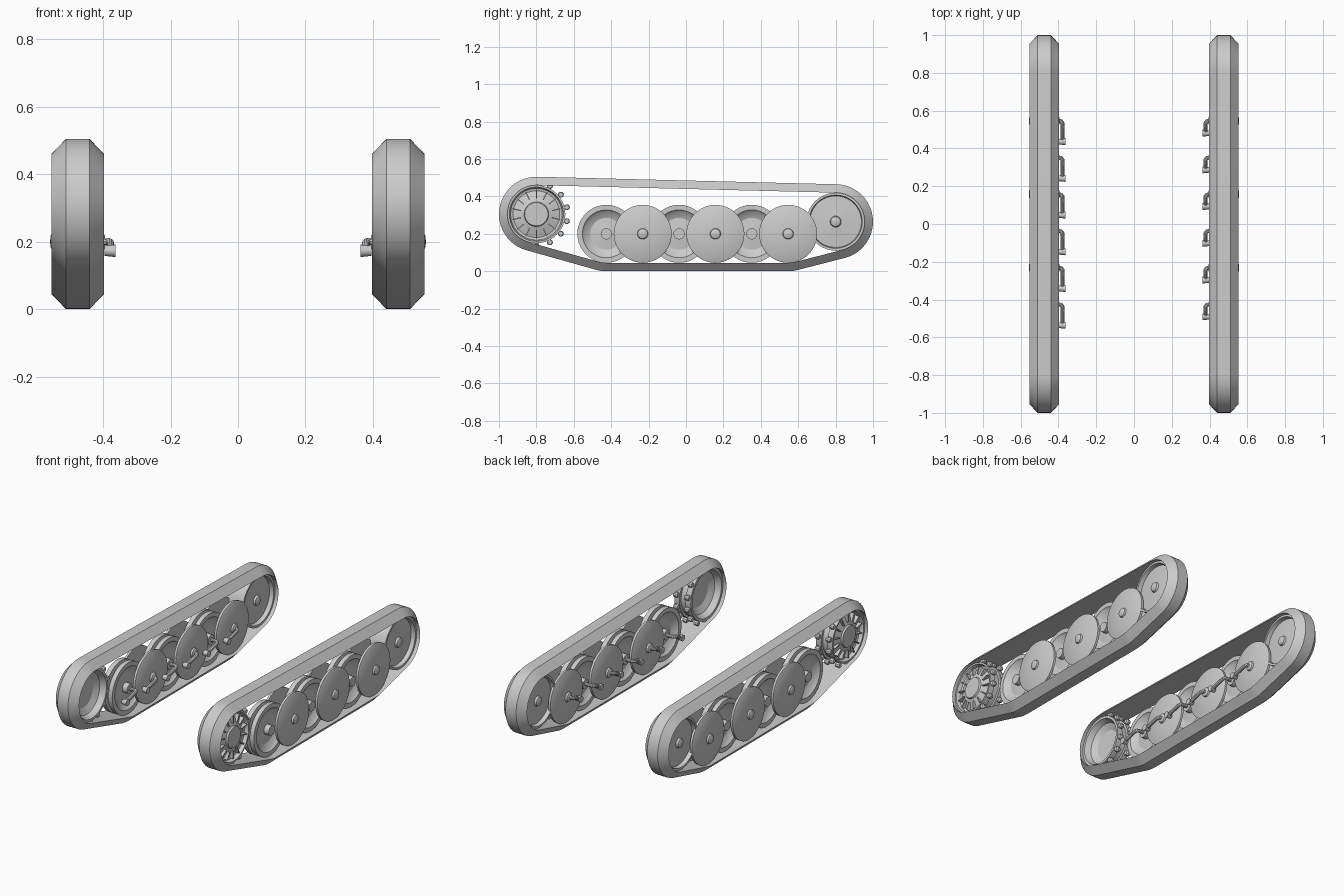
import bpy, bmesh
from math import sin, cos, pi, atan2, radians
from mathutils import Matrix, Vector

cube = bpy.data.objects.get("Cube")
if cube:
    bpy.data.objects.remove(cube, do_unlink=True)

GREY = (0.6, 0.6, 0.6, 1)
mat = bpy.data.materials.new("plain grey")
mat.use_nodes = True
mat.diffuse_color = GREY
mat.node_tree.nodes["Principled BSDF"].inputs["Base Color"].default_value = GREY

CX = 0.475      # centre of each track
R = 0.155       # wheel radius
BELT = 0.045    # belt thickness
WHEEL_Z = 0.2
WHEELS = [-0.426 + 0.1944 * i for i in range(6)]
SPROCKET = (-0.8, 0.305)
IDLER = (0.8, 0.265)


def finish(name, bm, side):
    """Place a part built around x = 0 (outside is +x) on one track."""
    for v in bm.verts:
        v.co.x = side * (CX + v.co.x)
    bmesh.ops.remove_doubles(bm, verts=bm.verts, dist=1e-5)
    bmesh.ops.recalc_face_normals(bm, faces=bm.faces)
    me = bpy.data.meshes.new(name)
    bm.to_mesh(me)
    bm.free()
    me.materials.append(mat)
    me.shade_smooth()
    me.set_sharp_from_angle(angle=radians(28))
    ob = bpy.data.objects.new(name, me)
    bpy.context.collection.objects.link(ob)
    return ob


def skin(bm, rings, closed):
    """Join a list of closed vertex rings with quads."""
    n = len(rings[0])
    for i in range(len(rings) if closed else len(rings) - 1):
        a, b = rings[i], rings[(i + 1) % len(rings)]
        for j in range(n):
            k = (j + 1) % n
            bm.faces.new((a[j], a[k], b[k], b[j]))


def lathe(bm, profile, centre, flip=1, seg=40):
    """Turn (radius, x) points around an x-axis through centre (y, z)."""
    rings = []
    for r, x in profile:
        rings.append([bm.verts.new((flip * x, centre[0] + r * cos(2 * pi * i / seg),
                                    centre[1] + r * sin(2 * pi * i / seg)))
                      for i in range(seg)])
    skin(bm, rings, False)
    bmesh.ops.dissolve_degenerate(bm, dist=1e-6, edges=bm.edges)


def tube(bm, points, radius, seg=10):
    """Round bar through a few points."""
    rings = []
    pts = [Vector(p) for p in points]
    for i, p in enumerate(pts):
        d = (pts[min(i + 1, len(pts) - 1)] - pts[max(i - 1, 0)]).normalized()
        u = d.cross(Vector((0, 0, 1))).normalized()
        w = d.cross(u)
        rings.append([bm.verts.new(p + radius * (u * cos(2 * pi * k / seg) + w * sin(2 * pi * k / seg)))
                      for k in range(seg)])
    skin(bm, rings, False)
    bm.faces.new(rings[0])
    bm.faces.new(rings[-1])


def hub(x):
    """Rounded cap profile rising from x."""
    return [(0, x + 0.016), (0.016, x + 0.015), (0.026, x + 0.01), (0.029, x)]


def belt(side):
    corners = [(WHEELS[0], WHEEL_Z), (WHEELS[-1], WHEEL_Z), IDLER, SPROCKET]
    section = [(-0.078, BELT), (-0.035, 0), (0.035, 0), (0.078, BELT)]
    bm = bmesh.new()
    rings = []
    for i, (y, z) in enumerate(corners):
        p, q = corners[i - 1], corners[(i + 1) % 4]
        a0 = atan2(z - p[1], y - p[0]) - pi / 2
        a1 = atan2(q[1] - z, q[0] - y) - pi / 2
        turn = (a1 - a0) % (2 * pi)
        steps = max(2, round(turn / radians(7)))
        for s in range(steps + 1):
            a = a0 + turn * s / steps
            rings.append([bm.verts.new((x, y + (R + BELT - d) * cos(a), z + (R + BELT - d) * sin(a)))
                          for x, d in section])
    skin(bm, rings, True)
    finish("track_belt", bm, side)


def sprocket(side):
    bm = bmesh.new()
    # Outer face is a ribbed cone, inner face is a deep dish
    lathe(bm, [(0, 0.06), (0.062, 0.06), (0.066, 0.05), (0.125, 0.03), (0.138, 0.034),
               (0.145, 0.055), (R, 0.055), (R, 0.02), (0.14, 0.02), (0.14, -0.02),
               (R, -0.02), (R, -0.055), (0.14, -0.055), (0.125, -0.02), (0.088, 0),
               (0, 0)], SPROCKET)
    finish("sprocket_wheel", bm, side)

    bm = bmesh.new()
    place = Matrix.Translation((0, *SPROCKET))
    for i in range(14):
        turn = place @ Matrix.Rotation(2 * pi * (i + 0.5) / 14, 4, 'X')
        bmesh.ops.create_cube(bm, size=1, matrix=turn @ Matrix.Translation((0.042, 0.108, 0))
                              @ Matrix.Diagonal((0.026, 0.046, 0.006, 1)))
    finish("sprocket_ribs", bm, side)

    bm = bmesh.new()
    for i in range(14):
        a = 2 * pi * (i + 0.5) / 14
        c = (SPROCKET[0] + 0.167 * cos(a), SPROCKET[1] + 0.167 * sin(a))
        for x in (-0.037, 0.037):
            lathe(bm, [(0, x + 0.014), (0.012, x + 0.014), (0.016, x + 0.008),
                       (0.016, x - 0.008), (0.012, x - 0.014), (0, x - 0.014)], c, seg=10)
    finish("sprocket_teeth", bm, side)


def idler(side):
    bm = bmesh.new()
    for flip in (1, -1):
        lathe(bm, hub(0.04) + [(0.03, 0.038), (0.138, 0.03), (0.142, 0.055), (R, 0.055), (R, 0)],
              IDLER, flip)
    finish("idler_wheel", bm, side)


def road_wheels(side):
    for i, y in enumerate(WHEELS):
        bm = bmesh.new()
        for flip in (1, -1):
            if i % 2:   # wide pair of shallow discs
                lathe(bm, hub(0.066) + [(0.03, 0.066), (0.148, 0.06), (R, 0.056),
                                        (R, 0.042), (0.14, 0.04), (0, 0.04)], (y, WHEEL_Z), flip)
            else:       # narrow pair of dished wheels
                lathe(bm, hub(0.018) + [(0.045, 0.016), (0.085, 0.012), (0.118, 0.026), (0.128, 0.038),
                                        (R, 0.038), (R, 0.01), (0.125, 0.006), (0.1, 0), (0, 0)],
                      (y, WHEEL_Z), flip)
        lathe(bm, [(0, 0.05), (0.03, 0.05), (0.03, -0.05), (0, -0.05)], (y, WHEEL_Z), seg=20)
        finish("outer_road_wheel" if i % 2 else "inner_road_wheel", bm, side)


def swing_arms(side):
    reach = 0.065 if side > 0 else 0.11
    for y in WHEELS:
        bm = bmesh.new()
        end = (y - reach, 0.173)
        tube(bm, [(-0.03, y, 0.2), (-0.08, y, 0.2), (-0.09, y - 0.003, 0.2), (-0.096, y - 0.012, 0.198),
                  (-0.097, y - 0.025, 0.195), (-0.096, *end)], 0.011)
        lathe(bm, [(0, -0.079), (0.015, -0.079), (0.0185, -0.112), (0, -0.112)], end, seg=16)
        finish("swing_arm", bm, side)


for side in (1, -1):
    belt(side)
    sprocket(side)
    idler(side)
    road_wheels(side)
    swing_arms(side)
